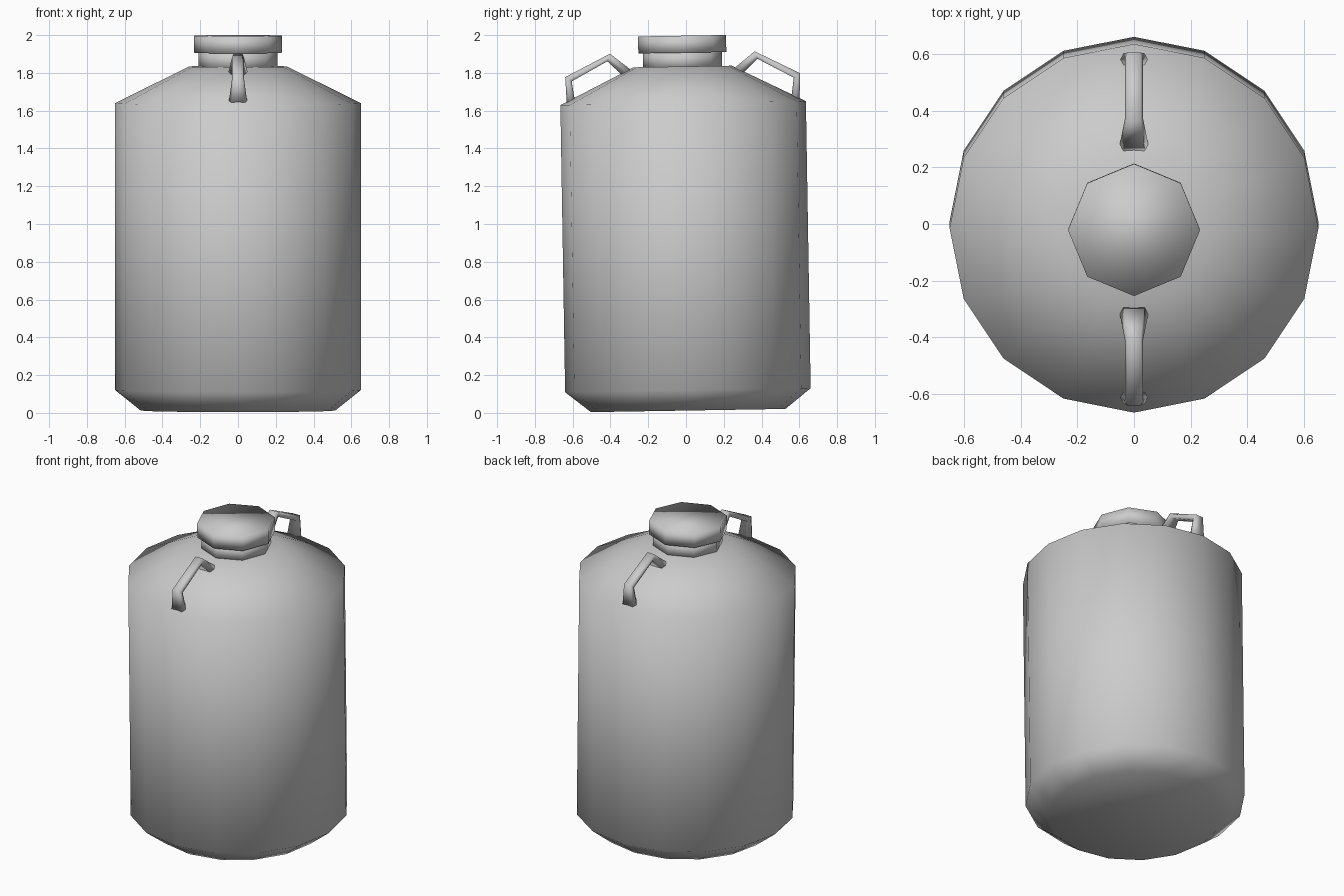
import bpy, bmesh, math
from mathutils import Matrix

if "Cube" in bpy.data.objects:
    bpy.data.objects.remove(bpy.data.objects["Cube"])

# The whole canister leans slightly toward the front
LEAN = Matrix.Translation((0, 0.012, 0)) @ Matrix.Rotation(0.0165, 4, 'X')


def finish(bm, name):
    bmesh.ops.recalc_face_normals(bm, faces=bm.faces)
    bm.transform(LEAN)
    for f in bm.faces:
        f.smooth = True
    mesh = bpy.data.meshes.new(name)
    bm.to_mesh(mesh)
    bm.free()
    obj = bpy.data.objects.new(name, mesh)
    bpy.context.collection.objects.link(obj)
    return obj


def skin(bm, rings):
    """Bridge successive vertex loops and cap both ends."""
    loops = [[bm.verts.new(p) for p in ring] for ring in rings]
    n = len(loops[0])
    for a, b in zip(loops, loops[1:]):
        for i in range(n):
            j = (i + 1) % n
            bm.faces.new((a[i], a[j], b[j], b[i]))
    bm.faces.new(loops[0][::-1])
    bm.faces.new(loops[-1])


def turned(name, profile, sides):
    bm = bmesh.new()
    angles = [2 * math.pi * i / sides for i in range(sides)]
    skin(bm, [[(r * math.cos(a), r * math.sin(a), z) for a in angles]
              for r, z in profile])
    return finish(bm, name)


# Tank, neck and lid
turned("tank_body", [(0.515, 0.0125), (0.65, 0.12), (0.65, 1.64), (0.26, 1.834)], 16)
turned("neck", [(0.209, 1.82), (0.209, 1.915)], 8)
turned("lid", [(0.233, 1.907), (0.233, 1.997)], 8)

# Carrying handles: (outer d, z), (inner d, z), half width
STATIONS = [
    ((0.616, 1.640), (0.572, 1.655), 0.050),
    ((0.622, 1.788), (0.588, 1.765), 0.032),
    ((0.383, 1.908), (0.398, 1.868), 0.032),
    ((0.275, 1.822), (0.325, 1.798), 0.050),
]


def handle(name, side):
    bm = bmesh.new()
    rings = []
    for (do, zo), (di, zi), w in STATIONS:
        section = [(w, 0.5), (0.75 * w, 0), (-0.75 * w, 0),
                   (-w, 0.5), (-0.75 * w, 1), (0.75 * w, 1)]
        rings.append([(x, side * (do + (di - do) * t), zo + (zi - zo) * t)
                      for x, t in section])
    skin(bm, rings)
    return finish(bm, name)


handle("front_handle", -1)
handle("back_handle", 1)
